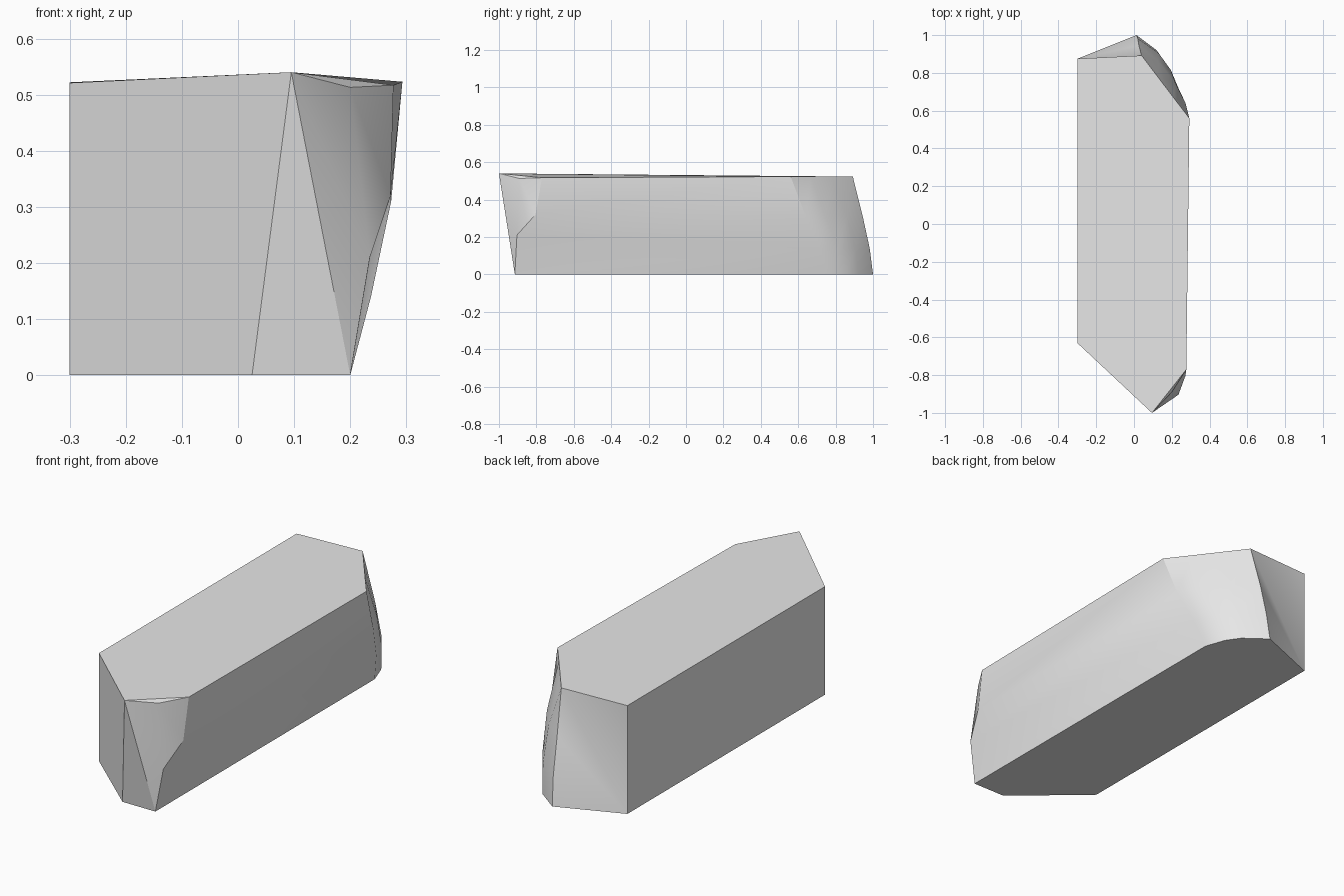
import bpy
import bmesh
import math
from mathutils import Vector

cube = bpy.data.objects.get("Cube")
if cube:
    bpy.data.objects.remove(cube, do_unlink=True)


def make_material(name, color):
    material = bpy.data.materials.new(name)
    material.use_nodes = True
    material.diffuse_color = color
    material.node_tree.nodes["Principled BSDF"].inputs["Base Color"].default_value = color
    return material


bm = bmesh.new()


def point(x, y, z):
    return bm.verts.new(Vector((x, y, z)))


def fan(center, rim):
    """Triangles from one corner to every pair of neighbours on a rim."""
    for first, second in zip(rim, rim[1:]):
        bm.faces.new((center, first, second))


# Flat side: vertical edges at both ends
front_low, front_high = point(-.3, -.63, 0), point(-.3, -.63, .521)
back_low, back_high = point(-.3, .875, 0), point(-.3, .875, .522)

# Leaning nose edge and the dip beside it
nose_low, nose_high = point(.025, -.915, 0), point(.095, -1, .54)
dip = point(.2, -.89, .513)

# Front edge of the bulging side, from the ground up
side_edge = [point(*p) for p in (
    (.2, -.915, 0), (.235, -.904, .21), (.272, -.805, .32), (.277, -.77, .517))]

# Rounded back corner: one outline per level, rounder toward the ground
levels = {
    0: ((.2, .755), (.165, .855), (.12, .92), (.013, 1)),
    .14: ((.237, .715), (.195, .815), (.13, .905), (.02, .982)),
    .31: ((.273, .64), (.22, .745), (.13, .86), (.026, .945)),
    .523: ((.293, .56), (.21, .668), (.125, .78), (.04, .892)),
}
corner = [[point(x, y, z) for x, y in outline] for z, outline in levels.items()]

# Bulging side and rounded corner, lofted level by level
rings = [[start] + outline for start, outline in zip(side_edge, corner)]
for low, high in zip(rings, rings[1:]):
    for i in range(len(low) - 1):
        bm.faces.new((low[i], low[i + 1], high[i + 1], high[i]))

# Bottom, top, flat side and slanted front
bm.faces.new([front_low, nose_low] + rings[0] + [back_low])
bm.faces.new([front_high, nose_high] + rings[-1] + [back_high])
bm.faces.new((front_low, front_high, back_high, back_low))
bm.faces.new((front_low, nose_low, nose_high, front_high))

# Front chamfer around the nose and the dip
fan(nose_high, [nose_low, side_edge[0], side_edge[1], dip, side_edge[-1]])
fan(dip, side_edge[1:])

# Back face, fanned to the curved corner edge
fan(back_low, [back_high] + [ring[-1] for ring in reversed(rings)])

bmesh.ops.recalc_face_normals(bm, faces=bm.faces)
mesh = bpy.data.meshes.new("stone_block")
bm.to_mesh(mesh)
bm.free()

mesh.materials.append(make_material("light_grey", (.8, .8, .8, 1)))
block = bpy.data.objects.new("stone_block", mesh)
bpy.context.collection.objects.link(block)

# Smooth faces with crisp outer edges
bpy.ops.object.select_all(action="DESELECT")
block.select_set(True)
bpy.context.view_layer.objects.active = block
bpy.ops.object.shade_smooth_by_angle(angle=math.radians(30))
